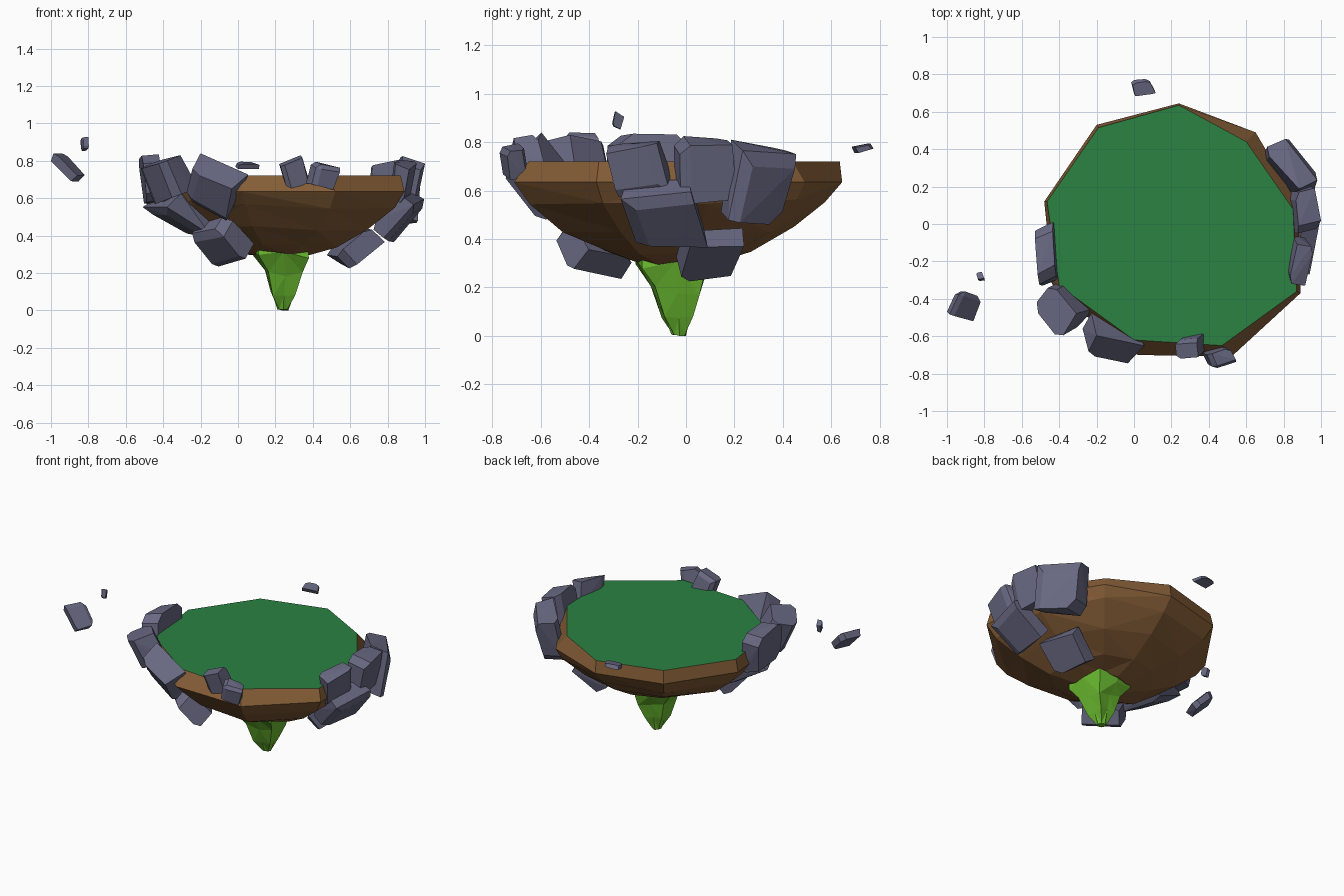
import bpy, bmesh, math, random
from mathutils import Vector, Matrix

default = bpy.data.objects.get("Cube")
if default:
    bpy.data.objects.remove(default, do_unlink=True)


def material(name, r, g, b):
    mat = bpy.data.materials.new(name)
    mat.use_nodes = True
    mat.diffuse_color = (r, g, b, 1)
    mat.node_tree.nodes["Principled BSDF"].inputs["Base Color"].default_value = (r, g, b, 1)
    return mat


EARTH = material("brown earth", 0.235, 0.11, 0.038)
GRASS = material("dark grass", 0.025, 0.225, 0.055)
LEAF = material("bright green", 0.15, 0.51, 0.03)
STONE = material("grey stone", 0.14, 0.14, 0.225)


def finish(name, bm, *mats):
    bmesh.ops.recalc_face_normals(bm, faces=bm.faces)
    mesh = bpy.data.meshes.new(name)
    bm.to_mesh(mesh)
    bm.free()
    for mat in mats:
        mesh.materials.append(mat)
    obj = bpy.data.objects.new(name, mesh)
    bpy.context.collection.objects.link(obj)
    return obj


def skin(bm, rings):
    """Join rings of points into a capped shell; returns the two caps and the side faces."""
    loops = [[bm.verts.new(p) for p in ring] for ring in rings]
    sides = []
    for a, b in zip(loops, loops[1:]):
        for i in range(len(a)):
            j = (i + 1) % len(a)
            sides.append(bm.faces.new((a[i], a[j], b[j], b[i])))
    return bm.faces.new(loops[0]), bm.faces.new(loops[-1]), sides


# Island: a nine-sided top, a flared rim and a faceted bowl underneath
CENTRE = Vector((0.22, -0.04, 0))
top = [(-0.465, 0.12), (-0.19, 0.515), (0.24, 0.635), (0.6, 0.44), (0.85, 0.08),
       (0.87, -0.36), (0.47, -0.65), (0, -0.62), (-0.4, -0.33)]
rim = [(-0.48, 0.12), (-0.2, 0.53), (0.24, 0.645), (0.65, 0.49), (0.88, 0.1),
       (0.89, -0.37), (0.52, -0.71), (0.02, -0.7), (-0.43, -0.36)]
random.seed(4)
rings = [[Vector((x, y, 0.72)) for x, y in top], [Vector((x, y, 0.635)) for x, y in rim]]
for z, scale in ((0.555, 0.92), (0.44, 0.7), (0.35, 0.45), (0.305, 0.22)):
    ring = []
    for x, y in rim:
        p = CENTRE + (Vector((x, y, 0)) - CENTRE) * scale * random.uniform(0.97, 1.03)
        p.z = z + random.uniform(-0.015, 0.015)
        ring.append(p)
    rings.append(ring)
bm = bmesh.new()
grass, base, sides = skin(bm, rings)
grass.material_index = 1
bmesh.ops.triangulate(bm, faces=sides[len(rim):] + [base])
finish("island", bm, EARTH, GRASS)

# Leafy spike hanging below, with alternating points around its flared top
random.seed(9)
rings = []
for z, r, star, x, y in ((0.34, 0.175, 0.015, 0.23, -0.06), (0.3, 0.17, 0.022, 0.23, -0.06),
                         (0.19, 0.11, 0.02, 0.245, -0.045), (0.09, 0.07, 0.014, 0.24, -0.035),
                         (0.005, 0.03, 0, 0.24, -0.03)):
    ring = []
    for i in range(8):
        a = math.tau * i / 8 + 0.1
        d = r - star * (-1) ** i
        ring.append(Vector((x + d * math.cos(a), y + d * math.sin(a),
                            max(0, z + 1.4 * star * random.uniform(-1, 1)))))
    rings.append(ring)
for p in rings[-1][:3]:
    p.z = 0
bm = bmesh.new()
skin(bm, rings)
bmesh.ops.triangulate(bm, faces=bm.faces)
finish("leaf_spike", bm, LEAF)


def rock(name, seed, centre, size, lean=0, roll=0, thick=0.55, swing=0):
    """A chipped slab facing away from the island, fitted to a box."""
    rng = random.Random(seed)
    centre, size = Vector(centre), Vector(size)
    out = centre - CENTRE
    bm = bmesh.new()
    bmesh.ops.create_cube(bm, size=2)
    for v in bm.verts:
        v.co *= rng.uniform(0.8, 1.06)
    chips = rng.sample(list(bm.edges), 4)
    bmesh.ops.bevel(bm, geom=chips, offset=0.35, segments=1, affect='EDGES')
    turn = (Matrix.Rotation(math.atan2(out.y, out.x) + math.radians(swing), 4, 'Z')
            @ Matrix.Rotation(math.radians(lean), 4, 'Y')
            @ Matrix.Rotation(math.radians(roll), 4, 'X')
            @ Matrix.Diagonal((thick, 1, 1, 1)))
    points = [turn @ v.co for v in bm.verts]
    bm.clear()
    low = Vector([min(p[k] for p in points) for k in range(3)])
    high = Vector([max(p[k] for p in points) for k in range(3)])
    for p in points:
        bm.verts.new([centre[k] + size[k] * ((p[k] - low[k]) / (high[k] - low[k]) - 0.5)
                      for k in range(3)])
    hull = bmesh.ops.convex_hull(bm, input=bm.verts)
    loose = {g for g in hull["geom_interior"] if isinstance(g, bmesh.types.BMVert)}
    bmesh.ops.delete(bm, geom=list(loose), context='VERTS')
    bmesh.ops.dissolve_limit(bm, angle_limit=0.09, verts=bm.verts, edges=bm.edges)
    finish(name, bm, STONE)


# Rocks on the left rim and below it
rock("left_rock_front", 1, (0.885, -0.19, 0.69), (0.14, 0.28, 0.23), 15, 10)
rock("left_rock_middle", 2, (0.915, 0.08, 0.685), (0.17, 0.26, 0.28), 14, 4, 0.6)
rock("left_rock_back", 3, (0.835, 0.3, 0.635), (0.29, 0.31, 0.35), 12, -8, 0.45)
rock("left_rock_lower", 4, (0.86, -0.09, 0.505), (0.27, 0.36, 0.28), 42, 8, 0.5)
rock("left_rock_bottom", 5, (0.63, 0.1, 0.335), (0.31, 0.28, 0.22), 48, 3, 0.5)

# Rocks on the right rim and below it
rock("right_rock_back", 6, (-0.465, -0.16, 0.7), (0.13, 0.34, 0.27), 8, 6, 0.65)
rock("right_rock_corner", 7, (-0.375, -0.45, 0.7), (0.29, 0.29, 0.26), 20, 12, 0.75, 15)
rock("right_rock_front", 8, (-0.11, -0.61, 0.66), (0.33, 0.27, 0.36), 32, -30, 0.6)
rock("right_rock_lower", 9, (-0.31, -0.25, 0.51), (0.4, 0.42, 0.23), 48, 0, 0.5)
rock("right_rock_bottom", 10, (-0.08, -0.38, 0.37), (0.33, 0.31, 0.27), 45, 12, 0.55)

# Small rocks on the front rim
rock("front_rock_tall", 11, (0.3, -0.65, 0.735), (0.16, 0.14, 0.19), 10, 20, 0.7)
rock("front_rock_short", 12, (0.455, -0.71, 0.72), (0.18, 0.12, 0.15), 10, -12, 0.7)

# Floating chips
rock("floating_rock", 13, (-0.91, -0.44, 0.765), (0.18, 0.16, 0.15), 48, 0, 0.3, -40)
rock("floating_pebble", 14, (-0.82, -0.28, 0.89), (0.045, 0.05, 0.075), 0, 20)
rock("floating_back_chip", 15, (0.05, 0.73, 0.775), (0.13, 0.09, 0.04), 70, 0)
